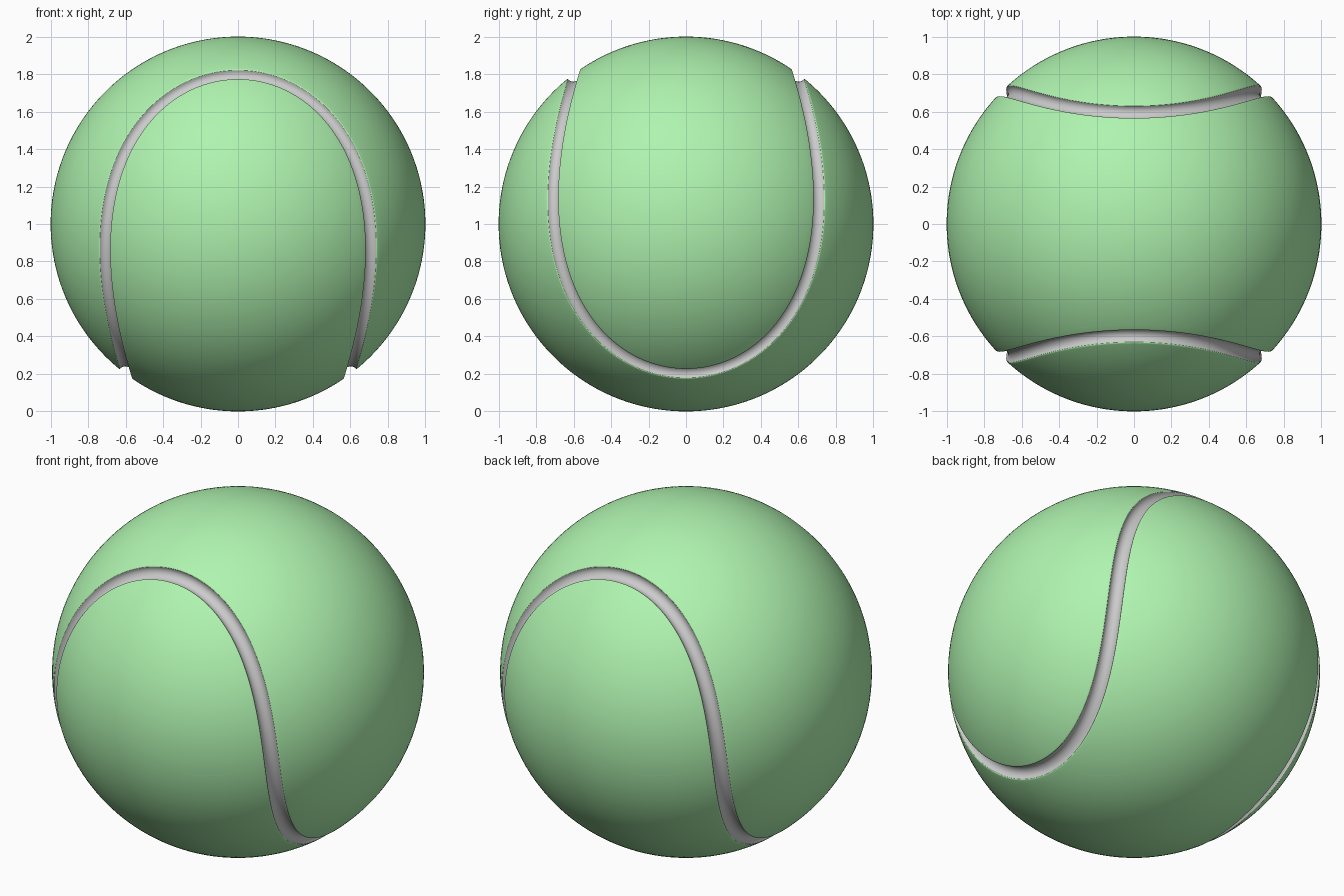
import bpy, bmesh
from math import sin, cos, pi, radians
from mathutils import Vector

if "Cube" in bpy.data.objects:
    bpy.data.objects.remove(bpy.data.objects["Cube"])

CENTRE = Vector((0, 0, 1))
HALF, DEPTH = 0.040, 0.040           # groove half width and depth
LIP = 0.004                          # drop of the rounded panel edge

green = bpy.data.materials.new("green_felt")
green.diffuse_color = (0.43, 0.90, 0.43, 1)
green.use_nodes = True
green.node_tree.nodes["Principled BSDF"].inputs["Base Color"].default_value = green.diffuse_color


def seam_point(t, s, d):
    """Point beside the seam: s sideways along the sphere, d below it."""
    p = Vector((0.8*cos(t) - 0.2*cos(3*t), 0.8*sin(t) + 0.2*sin(3*t), -0.8*cos(2*t)))
    tan = Vector((-0.8*sin(t) + 0.6*sin(3*t), 0.8*cos(t) + 0.6*cos(3*t), 1.6*sin(2*t)))
    n = tan.cross(p).normalized()
    return (p + n*s).normalized() * (1 - d)


def make_grid(name, rows, closed=False, material=None, turn=False):
    """Skin rows of points; turn gives the matching interlocked panel."""
    bm = bmesh.new()
    grid = [[bm.verts.new((p.y, p.x, -p.z) if turn else p) for p in row] for row in rows]
    n = len(grid)
    for i in range(n if closed else n - 1):
        a, b = grid[i], grid[(i + 1) % n]
        for j in range(len(a) - 1):
            bm.faces.new((a[j], a[j+1], b[j+1], b[j]))
    bmesh.ops.remove_doubles(bm, verts=bm.verts, dist=1e-5)
    bm.normal_update()
    for f in bm.faces:
        if f.normal.dot(f.calc_center_median()) < 0:
            f.normal_flip()
    for v in bm.verts:
        v.co += CENTRE
    me = bpy.data.meshes.new(name)
    bm.to_mesh(me)
    bm.free()
    ob = bpy.data.objects.new(name, me)
    bpy.context.collection.objects.link(ob)
    if material:
        me.materials.append(material)
    bpy.ops.object.select_all(action='DESELECT')
    ob.select_set(True)
    bpy.context.view_layer.objects.active = ob
    bpy.ops.object.shade_smooth_by_angle(angle=radians(60))
    return ob


# Two interlocking felt panels with softly rounded edges
lip = [(HALF, LIP), (HALF + 0.002, 0.0015), (HALF + 0.005, 0.0003)]
ROWS, COLS = 160, 48
rows = []
for i in range(ROWS + 1):
    t = -pi/2 + pi*i/ROWS
    edge = [seam_point(t, s, d) for s, d in lip]
    q = seam_point(t, HALF + 0.009, 0)
    if i in (0, ROWS):
        for p in edge + [q]:
            p.x = 0
    mid = Vector((0, q.y, q.z)).normalized()
    ang = mid.angle(q)
    arc = [mid*cos(ang*k) + Vector((1, 0, 0))*sin(ang*k)
           for k in (1 - 2*j/COLS for j in range(COLS + 1))]
    left = [Vector((-p.x, p.y, p.z)) for p in reversed(edge)]
    rows.append(edge + arc + left)
make_grid("lower_panel", rows, material=green)
make_grid("upper_panel", rows, material=green, turn=True)

# Rounded grey seam channel
profile = [(HALF*cos(pi*k/12), LIP + (DEPTH - LIP)*sin(pi*k/12)) for k in range(13)]
make_grid("seam_channel",
          [[seam_point(2*pi*i/(2*ROWS), s, d) for s, d in profile] for i in range(2*ROWS)],
          closed=True)
